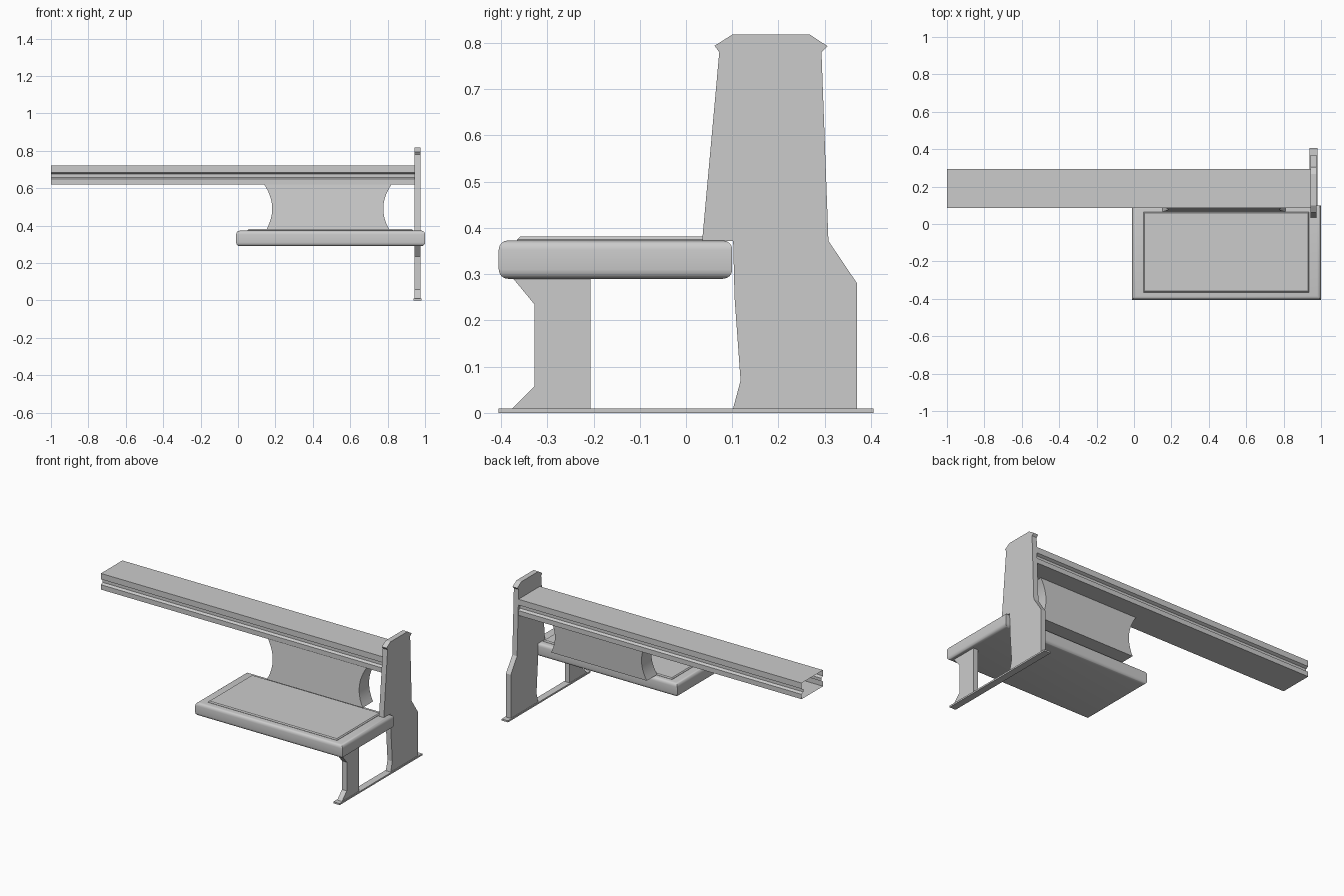
import bpy, bmesh, math

if "Cube" in bpy.data.objects:
    bpy.data.objects.remove(bpy.data.objects["Cube"])


def finish(name, bm, smooth=None):
    bmesh.ops.recalc_face_normals(bm, faces=bm.faces[:])
    me = bpy.data.meshes.new(name)
    bm.to_mesh(me)
    bm.free()
    ob = bpy.data.objects.new(name, me)
    bpy.context.collection.objects.link(ob)
    if smooth:
        bpy.ops.object.select_all(action='DESELECT')
        bpy.context.view_layer.objects.active = ob
        ob.select_set(True)
        bpy.ops.object.shade_smooth_by_angle(angle=math.radians(smooth))
    return ob


def loft(name, rings, caps=True, smooth=None):
    """Skin a list of equal-sized closed rings."""
    bm = bmesh.new()
    rows = [[bm.verts.new(p) for p in ring] for ring in rings]
    n = len(rows[0])
    for a, b in zip(rows, rows[1:]):
        for i in range(n):
            j = (i + 1) % n
            bm.faces.new((a[i], a[j], b[j], b[i]))
    if caps:
        bm.faces.new(rows[0])
        bm.faces.new(rows[-1])
    return finish(name, bm, smooth)


def prism(name, profile, x0, x1, caps=True):
    """Extrude a (y, z) profile along x."""
    return loft(name, [[(x, y, z) for y, z in profile] for x in (x0, x1)], caps)


def slab(name, x, y, z, radius, segments):
    """Box with only its horizontal edges rounded, so plan corners stay sharp."""
    bm = bmesh.new()
    bmesh.ops.create_cube(bm, size=1)
    for v in bm.verts:
        v.co = [lo + (c + 0.5) * (hi - lo) for c, (lo, hi) in zip(v.co, (x, y, z))]
    edges = [e for e in bm.edges if abs(e.verts[0].co.z - e.verts[1].co.z) < 1e-4]
    if segments == 1:
        edges = [e for e in edges if e.verts[0].co.z > sum(z) / 2]
    bmesh.ops.bevel(bm, geom=edges, offset=radius, segments=segments,
                    profile=0.5, affect='EDGES')
    return finish(name, bm, 30)


# Long hollow rail with a groove down both sides, open at its ends
half = [(0.105, 0.62), (0.105, 0.650), (0.088, 0.658), (0.088, 0.676),
        (0.105, 0.684), (0.105, 0.72)]
rail = [(0.19 + y, z) for y, z in half] + [(0.19 - y, z) for y, z in reversed(half)]
prism("top_rail", rail, -1.0, 0.945, caps=False)

# Seat cushion and its raised top panel
slab("seat", (-0.01, 1.0), (-0.405, 0.10), (0.29, 0.373), 0.02, 4)
slab("seat_panel", (0.05, 0.935), (-0.365, 0.065), (0.37, 0.381), 0.006, 1)

# Backrest with concave ends, leaning back
rings = []
for i in range(13):
    t = i / 12
    z = 0.378 + 0.244 * t
    w = 0.297 + 0.043 * ((z - 0.49) / 0.13) ** 2
    f, b = 0.066 + 0.026 * t, 0.168 + 0.015 * t
    rings.append([(0.48 - w, f, z), (0.48 + w, f, z), (0.48 + w, b, z), (0.48 - w, b, z)])
loft("backrest", rings, smooth=30)

# Tall end panel, widened at the head and the base
prism("end_panel", [
    (0.102, 0.01), (0.118, 0.07), (0.105, 0.25), (0.102, 0.372), (0.035, 0.372),
    (0.072, 0.78), (0.062, 0.794), (0.10, 0.818), (0.268, 0.818), (0.306, 0.793),
    (0.293, 0.78), (0.308, 0.372), (0.37, 0.28), (0.37, 0.01)], 0.943, 0.976)

# Front leg under the seat
prism("front_leg", [
    (-0.375, 0.01), (-0.328, 0.057), (-0.328, 0.235), (-0.375, 0.292),
    (-0.207, 0.292), (-0.207, 0.01)], 0.943, 0.976)

# Flat floor bar joining leg and end panel
prism("foot_bar", [(-0.405, 0), (0.405, 0), (0.405, 0.01), (-0.405, 0.01)], 0.938, 0.981)
